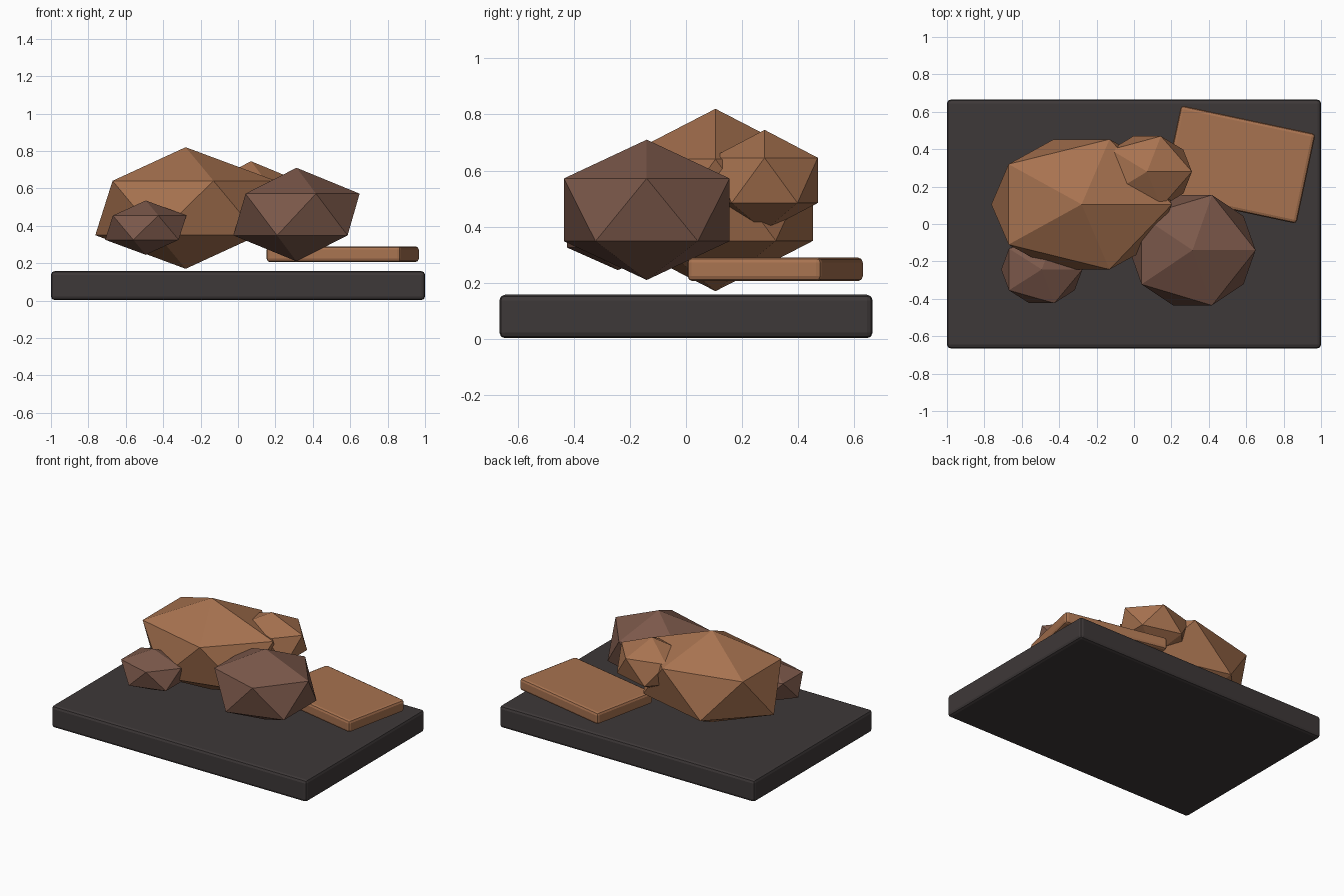
import bpy, math

if "Cube" in bpy.data.objects:
    bpy.data.objects.remove(bpy.data.objects["Cube"])


def material(name, rgb):
    m = bpy.data.materials.new(name)
    m.diffuse_color = (*rgb, 1)
    m.use_nodes = True
    m.node_tree.nodes["Principled BSDF"].inputs["Base Color"].default_value = m.diffuse_color
    return m


dark = material("dark_stone", (0.048, 0.040, 0.040))
tan = material("tan_rock", (0.39, 0.17, 0.08))
brown = material("brown_rock", (0.20, 0.098, 0.069))


def slab(name, loc, size, angle, bevel, mat):
    bpy.ops.mesh.primitive_cube_add(size=1, location=loc, rotation=(0, 0, angle))
    o = bpy.context.object
    o.name = name
    o.scale = size
    bpy.ops.object.transform_apply(location=False, rotation=False, scale=True)
    b = o.modifiers.new("soft_edges", 'BEVEL')
    b.width = bevel
    b.segments = 2
    o.data.materials.append(mat)


def rock(name, loc, radii, mat):
    bpy.ops.mesh.primitive_ico_sphere_add(subdivisions=1, radius=1, location=loc)
    o = bpy.context.object
    o.name = name
    o.scale = radii
    bpy.ops.object.transform_apply(location=False, rotation=False, scale=True)
    o.data.materials.append(mat)


# Base and flat stone
slab("base", (0, 0, 0.08), (2, 1.33, 0.155), 0, 0.02, dark)
slab("flat_stone", (0.56, 0.318, 0.248), (0.735, 0.49, 0.084), math.radians(-12), 0.018, tan)

# Faceted rocks
rock("large_rock", (-0.28, 0.105, 0.495), (0.54, 0.409, 0.325), tan)
rock("front_rock", (0.313, -0.14, 0.46), (0.377, 0.347, 0.25), brown)
rock("small_rock", (-0.493, -0.243, 0.39), (0.243, 0.212, 0.145), brown)
rock("back_rock", (0.07, 0.28, 0.565), (0.268, 0.223, 0.18), tan)
